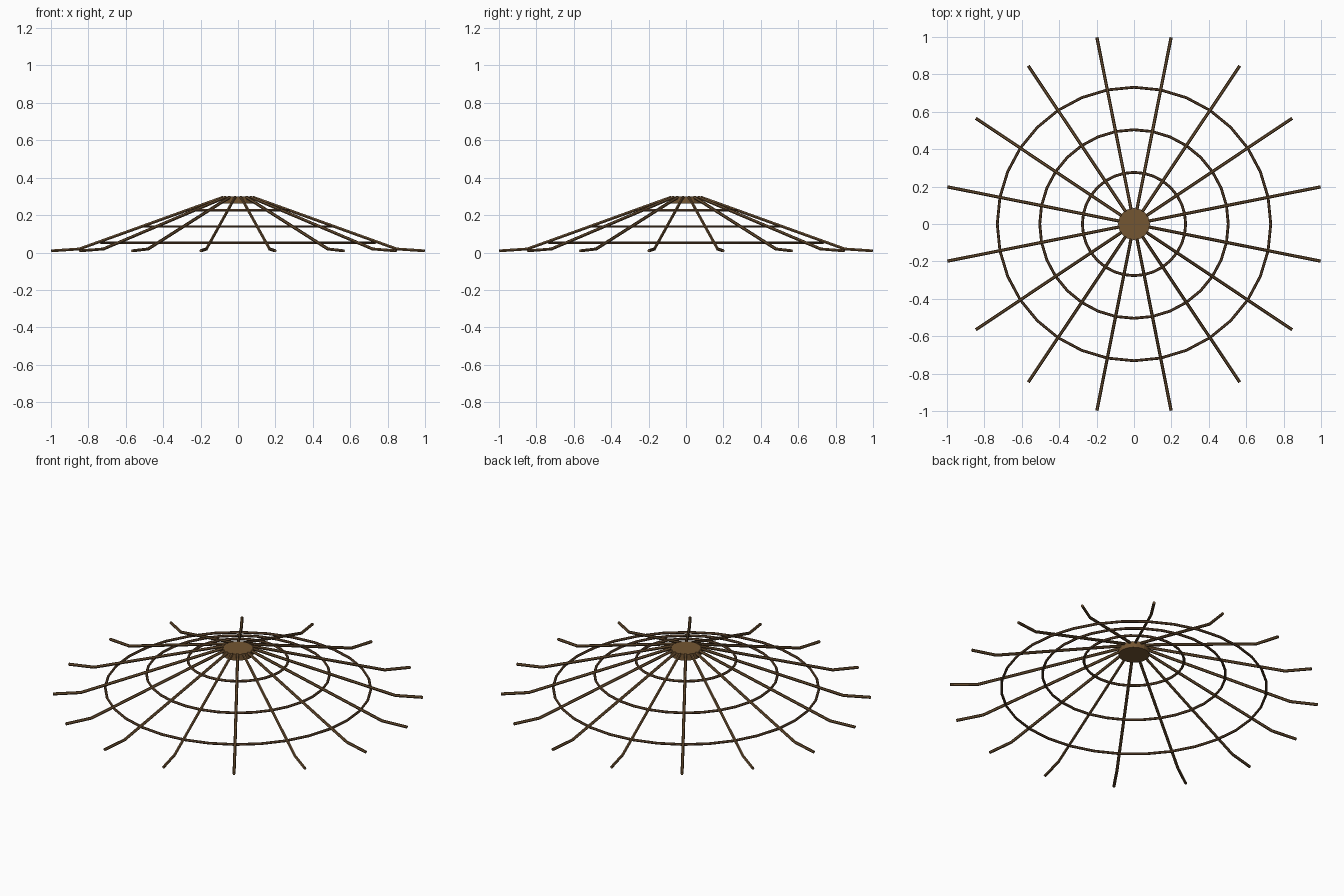
import bpy
import math

if "Cube" in bpy.data.objects:
    bpy.data.objects.remove(bpy.data.objects["Cube"])


def material(name, rgb):
    m = bpy.data.materials.new(name)
    m.diffuse_color = (*rgb, 1.0)
    m.use_nodes = True
    m.node_tree.nodes["Principled BSDF"].inputs["Base Color"].default_value = m.diffuse_color
    return m


HUB = material("light brown wood", (0.175, 0.092, 0.032))
RIB = material("brown wood", (0.145, 0.078, 0.03))
RING = material("dark brown cord", (0.12, 0.062, 0.027))


def polar(r, angle, z):
    return (r * math.cos(angle), r * math.sin(angle), z)


def tube(name, paths, radius, mat, closed=False):
    """Sweep a round section along each path and turn it into a mesh."""
    cu = bpy.data.curves.new(name, "CURVE")
    cu.dimensions = "3D"
    cu.bevel_depth = radius
    cu.bevel_resolution = 1
    cu.use_fill_caps = not closed
    for path in paths:
        s = cu.splines.new("POLY")
        s.points.add(len(path) - 1)
        for p, co in zip(s.points, path):
            p.co = (*co, 1.0)
        s.use_cyclic_u = closed
        s.use_smooth = False
    cu.materials.append(mat)
    ob = bpy.data.objects.new(name, cu)
    bpy.context.collection.objects.link(ob)
    bpy.ops.object.select_all(action="DESELECT")
    ob.select_set(True)
    bpy.context.view_layer.objects.active = ob
    bpy.ops.object.convert(target="MESH")
    return bpy.context.object


# Central hub disc
bpy.ops.mesh.primitive_cylinder_add(vertices=24, radius=0.085, depth=0.038,
                                    location=(0, 0, 0.28))
hub = bpy.context.object
hub.name = "hub"
hub.data.materials.append(HUB)

# Sixteen sloping ribs with flattened tips
profile = [(0.08, 0.296), (0.865, 0.019), (1.017, 0.009)]
for i in range(16):
    a = math.radians(11.25 + 22.5 * i)
    tube(f"rib_{i + 1}", [[polar(r, a, z) for r, z in profile]], 0.0085, RIB)

# Three horizontal tie rings
for i, (r, z) in enumerate([(0.276, 0.225), (0.504, 0.139), (0.731, 0.053)]):
    path = [polar(r, math.tau * k / 32, z) for k in range(32)]
    tube(f"ring_{i + 1}", [path], 0.0075, RING, closed=True)
